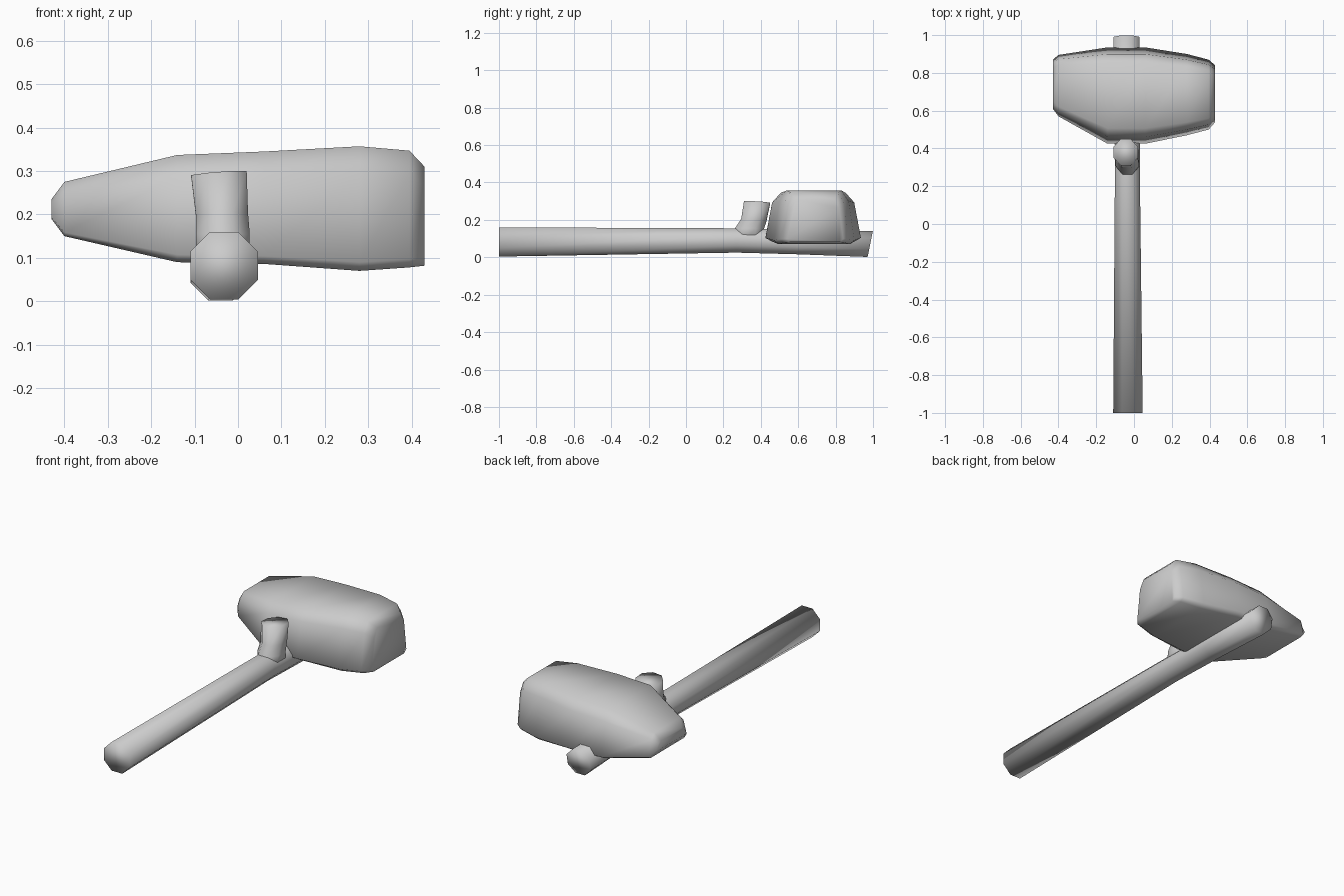
import bpy, bmesh, math
from mathutils import Vector

if "Cube" in bpy.data.objects:
    bpy.data.objects.remove(bpy.data.objects["Cube"])


def loft(name, rings):
    """Skin a closed solid through equally sized rings and shade it smooth."""
    bm = bmesh.new()
    loops = [[bm.verts.new(p) for p in ring] for ring in rings]
    n = len(loops[0])
    for a, b in zip(loops, loops[1:]):
        for i in range(n):
            j = (i + 1) % n
            bm.faces.new((a[i], a[j], b[j], b[i]))
    bm.faces.new(loops[0][::-1])
    bm.faces.new(loops[-1])
    bmesh.ops.recalc_face_normals(bm, faces=bm.faces)
    mesh = bpy.data.meshes.new(name)
    bm.to_mesh(mesh)
    bm.free()
    mesh.shade_smooth()
    obj = bpy.data.objects.new(name, mesh)
    bpy.context.collection.objects.link(obj)
    return obj


def octagon(centre, u, v):
    """Flat-topped eight-sided ring spanned by half-width vectors u and v."""
    c, u, v = Vector(centre), Vector(u), Vector(v)
    k = 1 / math.cos(math.pi / 8)
    angles = [math.pi / 8 + i * math.pi / 4 for i in range(8)]
    return [c + k * (math.cos(a) * u + math.sin(a) * v) for a in angles]


# Long handle, slightly waisted, with a slanted far end
loft("handle", [
    octagon((-0.032, -1.0, 0.082), (0.078, 0, 0), (0, 0, 0.078)),
    octagon((-0.035, 0.27, 0.090), (0.066, 0, 0), (0, 0, 0.065)),
    octagon((-0.036, 0.60, 0.082), (0.067, 0, 0), (0, 0, 0.066)),
    octagon((-0.040, 0.985, 0.071), (0.069, 0, 0), (0, 0.014, 0.069)),
])

# Cut branch stub rising from the handle in front of the head
loft("branch_stub", [
    octagon((-0.035, 0.335, 0.08), (0.060, 0, 0), (0, 0.085, 0)),
    octagon((-0.035, 0.340, 0.155), (0.062, 0, 0), (0, 0.078, 0)),
    octagon((-0.037, 0.363, 0.200), (0.060, 0, 0.003), (0, 0.068, -0.003)),
    octagon((-0.044, 0.380, 0.294), (0.064, 0, 0.005), (0, 0.070, -0.004)),
])

# Stone head: x, y min, y max, z min, z max of each cross-section
stations = [
    (-0.43, 0.61, 0.87, 0.19, 0.235),
    (-0.40, 0.57, 0.895, 0.15, 0.275),
    (-0.14, 0.425, 0.935, 0.09, 0.337),
    (0.06, 0.425, 0.935, 0.086, 0.345),
    (0.28, 0.47, 0.90, 0.07, 0.357),
    (0.395, 0.50, 0.87, 0.078, 0.347),
    (0.43, 0.54, 0.84, 0.082, 0.31),
]
half = [(0.06, 0.0), (0.0, 0.07), (0.07, 0.80), (0.16, 1.0)]
section = half + [(1 - s, t) for s, t in reversed(half)]
loft("stone_head", [
    [(x, y0 + s * (y1 - y0), z0 + t * (z1 - z0)) for s, t in section]
    for x, y0, y1, z0, z1 in stations
])
